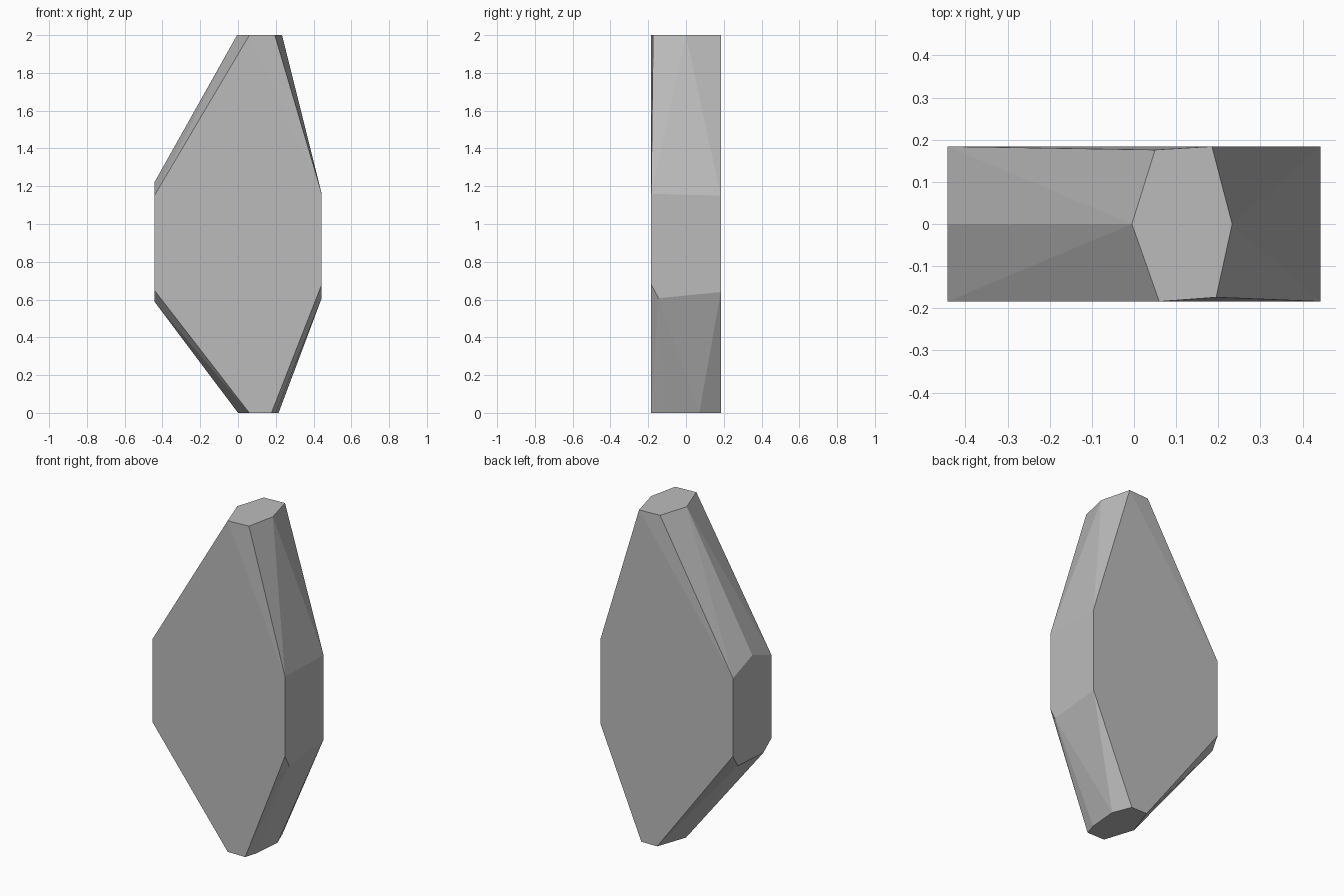
import bpy, bmesh, math

cube = bpy.data.objects.get("Cube")
if cube:
    bpy.data.objects.remove(cube, do_unlink=True)

grey = bpy.data.materials.new("stone grey")
grey.use_nodes = True
colour = (0.5, 0.5, 0.5, 1)
grey.diffuse_color = colour
grey.node_tree.nodes["Principled BSDF"].inputs["Base Color"].default_value = colour

W, D = 0.443, 0.184  # half width and half depth

# Flat tips, as (x, y) outlines
top_tip = [(-0.005, 0), (0.06, -D), (0.195, -0.174), (0.233, 0), (0.185, D), (0.05, 0.176)]
bottom_tip = [(0, 0), (0.06, -D), (0.177, -D), (0.2, -0.11), (0.215, 0.07), (0.17, D), (0.064, D)]

# Upright sides, as (y, z) outlines
right_side = [(-D, 1.15), (0, 1.22), (D, 1.15), (D, 0.68), (0.14, 0.605), (-0.105, 0.59), (-D, 0.65)]
left_side = [(-D, 1.16), (D, 1.15), (D, 0.64), (-0.145, 0.607), (-D, 0.68)]

points = [(x, y, 2) for x, y in top_tip] + [(x, y, 0) for x, y in bottom_tip]
points += [(-W, y, z) for y, z in right_side] + [(W, y, z) for y, z in left_side]

# Faceted stone: the hull around tips and sides
bm = bmesh.new()
for p in points:
    bm.verts.new(p)
hull = bmesh.ops.convex_hull(bm, input=bm.verts[:])
loose = [v for v in bm.verts if not v.link_faces]
bmesh.ops.delete(bm, geom=loose, context="VERTS")
bmesh.ops.dissolve_limit(bm, angle_limit=math.radians(0.5), verts=bm.verts[:], edges=bm.edges[:])
bmesh.ops.recalc_face_normals(bm, faces=bm.faces[:])

mesh = bpy.data.meshes.new("faceted_stone")
bm.to_mesh(mesh)
bm.free()
mesh.materials.append(grey)
stone = bpy.data.objects.new("faceted_stone", mesh)
bpy.context.collection.objects.link(stone)
